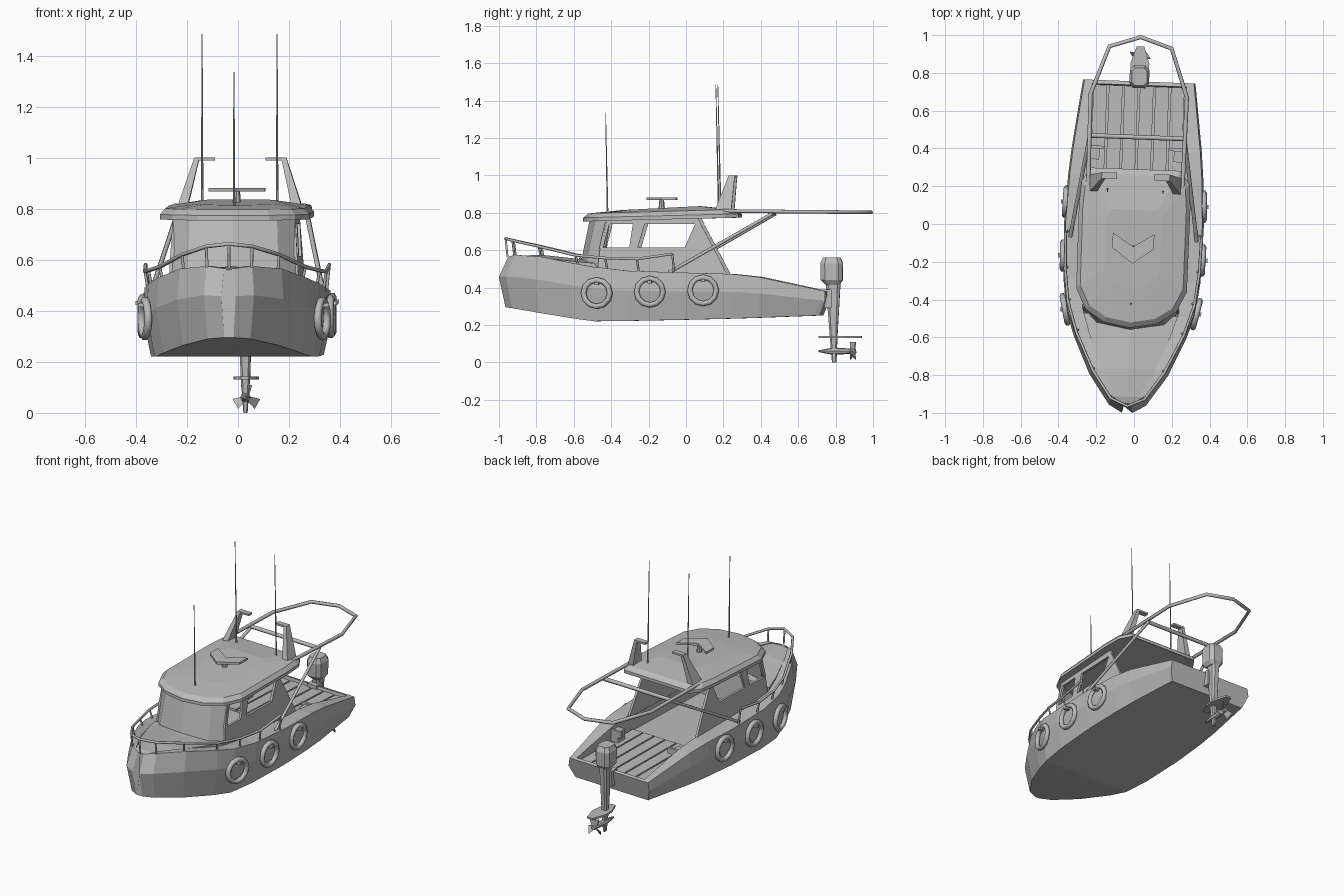
import bpy, bmesh, math
from mathutils import Vector, Matrix

cube = bpy.data.objects.get("Cube")
if cube:
    bpy.data.objects.remove(cube, do_unlink=True)

GREY = (0.5, 0.5, 0.5, 1.0)
paint = bpy.data.materials.new("plain_grey")
paint.use_nodes = True
paint.diffuse_color = GREY
paint.node_tree.nodes["Principled BSDF"].inputs["Base Color"].default_value = GREY

# The whole boat sits at a slight heading
HEADING = Matrix.Rotation(-0.037, 4, 'Z')


def link(name, data):
    ob = bpy.data.objects.new(name, data)
    ob.matrix_world = HEADING
    data.materials.append(paint)
    bpy.context.collection.objects.link(ob)
    return ob


def loft(name, rings, closed=True, cap=True):
    """Skin a list of equally long point rings."""
    bm = bmesh.new()
    rows = [[bm.verts.new(p) for p in ring] for ring in rings]
    n = len(rows[0])
    for a, b in zip(rows, rows[1:]):
        for i in range(n if closed else n - 1):
            j = (i + 1) % n
            bm.faces.new((a[i], a[j], b[j], b[i]))
    if cap:
        bm.faces.new(rows[0])
        bm.faces.new(rows[-1])
    bmesh.ops.recalc_face_normals(bm, faces=bm.faces)
    me = bpy.data.meshes.new(name)
    bm.to_mesh(me)
    bm.free()
    return link(name, me)


def prism(name, pts, offset):
    off = Vector(offset)
    return loft(name, [pts, [Vector(p) + off for p in pts]])


def box(name, centre, size):
    (x, y, z), (a, b, c) = centre, [s / 2 for s in size]
    base = [(x - a, y - b, z - c), (x + a, y - b, z - c), (x + a, y + b, z - c), (x - a, y + b, z - c)]
    return prism(name, base, (0, 0, 2 * c))


def rod(name, p, q, r1, r2, sides=6):
    p, q = Vector(p), Vector(q)
    rot = (q - p).to_track_quat('Z', 'Y')
    turn = [math.tau * i / sides for i in range(sides)]
    return loft(name, [[c + rot @ Vector((r * math.cos(t), r * math.sin(t), 0)) for t in turn]
                       for c, r in ((p, r1), (q, r2))])


def tube(name, pts, radius, cyclic=False):
    cu = bpy.data.curves.new(name, 'CURVE')
    cu.dimensions = '3D'
    cu.bevel_depth = radius
    cu.bevel_resolution = 1
    cu.use_fill_caps = True
    sp = cu.splines.new('POLY')
    sp.points.add(len(pts) - 1)
    for sp_point, p in zip(sp.points, pts):
        sp_point.co = (*p, 1)
    sp.use_cyclic_u = cyclic
    return link(name, cu)


def mirrored(half):
    """Half a path from the centreline out, completed across x = 0."""
    return [(-x, y, z) for x, y, z in reversed(half) if x > 0] + list(half)


# Hull: y, half width, bottom z, gunwale z, inner half width, deck z
stations = [
    (-1.0, .02, .295, .565, .01, .56), (-.96, .09, .29, .575, .06, .57),
    (-.8, .2, .265, .565, .14, .56), (-.6, .29, .235, .53, .215, .54),
    (-.48, .33, .22, .51, .25, .53), (-.47, .333, .22, .51, .25, .36),
    (-.3, .355, .222, .49, .25, .36), (0, .362, .228, .48, .25, .36),
    (.25, .35, .234, .473, .25, .36), (.4, .336, .239, .457, .25, .36),
    (.73, .293, .25, .386, .25, .352), (.735, .292, .25, .385, .25, .385),
    (.755, .29, .25, .38, .25, .38)]
rings = []
for y, w, zb, zg, wi, zd in stations:
    bow = max(0, (-y - .5) * 2)
    yb = y + .035 * bow - (.03 if y > .7 else 0)
    yg = y + .05 * bow
    half = [(w * .93, yb, zb), (w + .008, y, zb * .4 + zg * .6), (w, yg, zg), (wi, yg, zg), (wi, yg, zd)]
    rings.append([(0, yb, zb)] + half + [(0, yg, zd + (.015 if -.9 < y < -.475 else 0))]
                 + [(-x, b, c) for x, b, c in reversed(half)])
loft("hull", rings)

# Cockpit planks
for i in range(6):
    x = (i - 2.5) * .082
    prism("cockpit_plank", [(x - .036, .2, .36), (x + .036, .2, .36),
                            (x + .036, .73, .352), (x - .036, .73, .352)], (0, 0, .015))

# Windscreen
low = mirrored([(0, -.57, .5), (.18, -.535, .5), (.255, -.46, .48)])
high = mirrored([(0, -.51, .785), (.17, -.475, .785), (.24, -.415, .785)])
screen = loft("windscreen", [low, high], closed=False, cap=False)
screen.modifiers.new("thickness", 'SOLIDIFY').thickness = .012

# Cabin sides: sill, pillars and rear wing around open windows
panels = {
    "cabin_sill": [(-.47, .46), (.235, .46), (.155, .615), (-.45, .615)],
    "front_pillar": [(-.455, .61), (-.435, .61), (-.4, .745), (-.425, .745)],
    "middle_pillar": [(-.295, .61), (-.25, .61), (-.21, .745), (-.275, .745)],
    "rear_wing": [(0, .61), (.158, .61), (.085, .745), (.06, .745)],
    "window_header": [(-.425, .74), (.09, .74), (.065, .79), (-.41, .79)]}
for s in (-1, 1):
    for name, outline in panels.items():
        prism(name, [(s * (.257 - .06 * (z - .48)), y, z) for y, z in outline], (-s * .015, 0, 0))

# Roof with sloping visor and low crown
edge = mirrored([(0, -.55, 0), (.14, -.525, 0), (.24, -.46, 0), (.293, -.35, 0),
                 (.295, .1, 0), (.285, .22, 0), (.24, .29, 0)])
loft("roof", [[(x * k, (y + .14) * k - .14, z + .025 * y) for x, y, _ in edge]
              for k, z in ((.95, .775), (1, .767), (1, .787), (.93, .81), (.5, .828))])

# Radar on the roof
rod("radar_pedestal", (0, -.13, .81), (0, -.13, .875), .018, .012, 8)
prism("radar_wing", [(-.11, -.05, .868), (0, -.12, .868), (.11, -.05, .868),
                     (.11, -.13, .868), (0, -.21, .868), (-.11, -.13, .868)], (0, 0, .014))

# Antennas
rod("front_antenna", (0, -.42, .81), (0, -.43, 1.335), .005, .002)
for s in (-1, 1):
    rod("rear_antenna", (s * .147, .18, .81), (s * .147, .165, 1.485), .005, .002)

# Roof arch legs with inward arms
for s in (-1, 1):
    loft("arch_leg", [[(s * (x + dx), y, z) for dx, y in ((-w, a), (w, a), (w, b), (-w, b))]
                      for x, w, a, b, z in ((.225, .02, .16, .25, .805), (.17, .01, .235, .268, 1))])
    box("arch_arm", (s * .137, .252, .994), (.075, .033, .012))

# Rear frame with crossbar and struts
tube("rear_frame", mirrored([(0, .99, .802), (.165, .935, .803), (.255, .68, .805), (.25, .2, .81)]), .011)
tube("frame_crossbar", [(-.255, .46, .795), (.255, .46, .795)], .012)
for s in (-1, 1):
    tube("frame_strut", [(s * .25, .47, .795), (s * .335, -.08, .48)], .01)

# Bow rail and posts
rail = [(0, -.965, .662), (.09, -.925, .652), (.19, -.78, .62), (.285, -.58, .572),
        (.335, -.42, .558), (.355, -.25, .553), (.36, -.06, .58)]
tube("bow_rail", mirrored(rail), .008)
feet = [.565, .57, .555, .525, .5, .485, .475]
for (x, y, z), foot in zip(rail, feet):
    for s in ((-1, 1) if x else (1,)):
        tube("rail_post", [(s * x, y, z), (s * x * .97, y + .01, foot)], .006)

# Ring fenders along both sides
for s in (-1, 1):
    for x, y, z, slope in ((.366, .105, .385, -.03), (.37, -.18, .378, .02), (.348, -.465, .37, .22)):
        ring = [(s * (x + slope * .071 * math.cos(t)), y + .071 * math.cos(t), z + .071 * math.sin(t))
                for t in (math.tau * i / 12 for i in range(12))]
        tube("ring_fender", ring, .016, cyclic=True)
        box("fender_hook", (s * (x + .008), y, z + .052), (.035, .022, .016))

# Cockpit corner seats
for s in (-1, 1):
    box("corner_seat", (s * .222, .37, .405), (.05, .07, .07))
    box("seat_back", (s * .21, .4, .43), (.075, .015, .04))


# Outboard motor
def bevel_ring(a, b, yc, z):
    corner = [(a, .6 * b), (.6 * a, b)]
    quarter = corner + [(-x, y) for x, y in reversed(corner)]
    return [(x, yc + y, z) for x, y in quarter + [(-x, -y) for x, y in quarter]]


loft("motor_cowl", [bevel_ring(*r) for r in (
    (.032, .038, .785, .415), (.05, .058, .78, .44), (.052, .06, .78, .53), (.04, .046, .78, .56))])
loft("motor_leg", [bevel_ring(*r) for r in (
    (.026, .04, .787, .43), (.019, .021, .79, .15), (.008, .012, .793, 0))])
box("motor_bracket", (0, .75, .34), (.07, .06, .1))
fin = [(.015, .71), (.045, .78), (.05, .85), (.02, .94)]
prism("cavitation_plate", [(x, y, .13) for x, y in fin] + [(-x, y, .13) for x, y in reversed(fin)], (0, 0, .012))
rod("gearcase_nose", (0, .71, .06), (0, .79, .06), .005, .02, 8)
rod("gearcase_tail", (0, .79, .06), (0, .91, .06), .02, .012, 8)
for i in range(3):
    turn = Matrix.Rotation(math.tau * i / 3, 4, 'Y')
    blade = [Vector(p) for p in ((-.008, .88, 0), (.008, .9, 0), (.022, .905, .05), (-.022, .875, .05))]
    prism("propeller_blade", [turn @ p + Vector((0, 0, .06)) for p in blade], (0, .006, 0))
